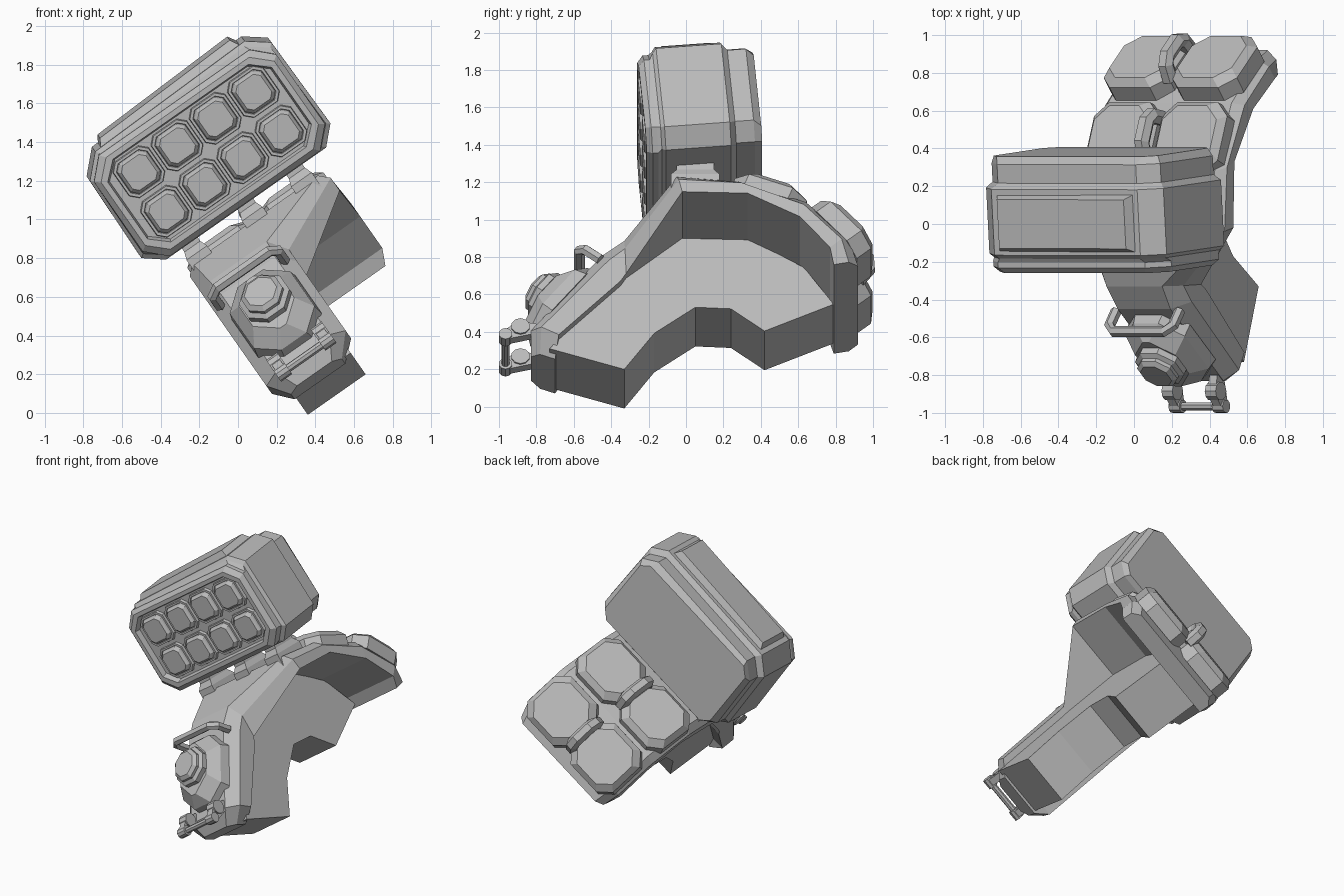
import bpy, bmesh, math
from mathutils import Matrix, Vector

cube = bpy.data.objects.get("Cube")
if cube:
    bpy.data.objects.remove(cube, do_unlink=True)

grey = bpy.data.materials.new("armour grey")
grey.use_nodes = True
grey.diffuse_color = (0.5, 0.5, 0.5, 1)
grey.node_tree.nodes["Principled BSDF"].inputs["Base Color"].default_value = (0.5, 0.5, 0.5, 1)

# Everything is laid out upright as (u, y, v), then leaned over about y
LEAN = Matrix.Rotation(math.radians(-35), 4, 'Y')


def loft(name, rings, extra=Matrix()):
    """Skin a list of equal rings and cap both ends."""
    bm = bmesh.new()
    rows = [[bm.verts.new(LEAN @ extra @ Vector(p)) for p in ring] for ring in rings]
    n = len(rows[0])
    for a, b in zip(rows, rows[1:]):
        for i in range(n):
            j = (i + 1) % n
            bm.faces.new((a[i], a[j], b[j], b[i]))
    bm.faces.new(rows[0][::-1])
    bm.faces.new(rows[-1])
    bmesh.ops.recalc_face_normals(bm, faces=bm.faces)
    mesh = bpy.data.meshes.new(name)
    bm.to_mesh(mesh)
    bm.free()
    mesh.materials.append(grey)
    obj = bpy.data.objects.new(name, mesh)
    bpy.context.collection.objects.link(obj)
    return obj


def octagon(cu, cv, w, h, c):
    u0, u1, v0, v1 = cu - w / 2, cu + w / 2, cv - h / 2, cv + h / 2
    return [(u0 + c, v0), (u1 - c, v0), (u1, v0 + c), (u1, v1 - c),
            (u1 - c, v1), (u0 + c, v1), (u0, v1 - c), (u0, v0 + c)]


def slope(origin, end):
    """Frame on a sloping surface: across, along, height -> (u, y, v)."""
    t = (Vector(end) - Vector(origin)).normalized()
    mid = (Vector(origin) + Vector(end)) / 2
    n = Vector((-t.y, t.x))

    def place(a, b, h):
        p = mid + t * b + n * h
        return (a, p.x, p.y)
    return place


def tube(name, path, r, sides=8):
    """Tube along a flat path of (u, y, v) points."""
    pts = [Vector(p) for p in path]
    ref = Vector((0, 0.6, 0.8))
    if len(pts) > 2:
        ref = (pts[1] - pts[0]).cross(pts[2] - pts[1]).normalized()
    rings = []
    for i, p in enumerate(pts):
        d = (pts[min(i + 1, len(pts) - 1)] - pts[max(i - 1, 0)]).normalized()
        s = d.cross(ref).normalized()
        w = s.cross(d)
        angles = [2 * math.pi * (k + 0.5) / sides for k in range(sides)]
        rings.append([p + (s * math.cos(q) + w * math.sin(q)) * r for q in angles])
    return loft(name, rings)


# Curved outer shell: outer y, v, inner y, v, side limits, edge chamfer
stations = [
    (-.83, -.06, -.70, -.11, .28, .60, .05), (-.83, .06, -.68, -.02, .20, .70, .08),
    (-.45, .55, -.35, .33, .20, .70, .08), (-.33, .64, -.32, .38, .20, .70, .07),
    (-.05, .77, -.02, .64, .20, 1.09, .05), (.28, .74, .33, .63, .20, 1.09, .05),
    (.64, .60, .61, .47, .20, 1.10, .05), (.87, .36, .77, .27, .20, 1.10, .05),
    (.92, .21, .79, .185, .23, 1.06, .05)]
shell = []
for yo, vo, yi, vi, u0, u1, c in stations:
    ym, vm = yo * .62 + yi * .38, vo * .62 + vi * .38
    shell.append([(u0 + c, yo, vo), (u1 - c, yo, vo), (u1, ym, vm),
                  (u1, yi, vi), (u0, yi, vi), (u0, ym, vm)])
loft("shoulder_shell", shell)

# Thick arch under the shell
arch = [(-.73, -.08), (-.38, .36), (-.02, .65), (.33, .64), (.63, .45), (.79, .21),
        (.42, .035), (.24, .18), (.05, .19), (-.17, .02), (-.33, -.215)]
loft("inner_arch", [[(u, y, v) for y, v in arch] for u in (.29, .655)])


def plate(name, frame, cu, cb, w, h, c, levels):
    """Chamfered octagonal plate; levels are (inset, height)."""
    loft(name, [[frame(a, b, z) for a, b in octagon(cu, cb, w - 2 * i, h - 2 * i, c)]
                for i, z in levels])


# Four back plates with a grab handle between each pair
top_slope = slope((.25, .755), (.63, .61))
back_slope = slope((.70, .61), (.95, .32))
for row, frame in (("upper", top_slope), ("lower", back_slope)):
    for side, u in (("right", .425), ("left", .865)):
        plate(f"{row}_plate_{side}", frame, u, 0, .42, .41, .08,
              [(0, -.06), (0, .04), (.035, .08)])
    tube(f"{row}_plate_handle",
         [frame(.635, b, h) for b, h in ((-.12, .02), (-.10, .11), (-.06, .14),
                                         (.06, .14), (.10, .11), (.12, .02))], .045, 6)

# Front boss, bolt and handle
front = slope((-.83, .06), (-.45, .55))
plate("front_boss", front, .45, .0, .40, .52, .11, [(0, -.02), (.01, .05), (.07, .13)])
bolt = [(.10, .11), (.14, .13), (.14, .165), (.115, .18), (.115, .20), (.09, .22)]
loft("front_bolt", [[front(.455 + r * math.cos(k * math.pi / 4 + .39),
                           .01 + r * math.sin(k * math.pi / 4 + .39), h)
                     for k in range(8)] for r, h in bolt])
tube("front_handle", [front(a, .27, h) for a, h in
                      ((.24, -.02), (.24, .08), (.28, .12), (.61, .12), (.65, .08), (.65, -.02))], .03, 6)

# Lower latch: two round-ended links and a cross bar
for side, u in (("right", .31), ("left", .59)):
    for y, v, r in ((-.885, .09, .05), (-.965, .04, .036)):
        tube(f"latch_knuckle_{side}", [(u - .035, y, v), (u + .035, y, v)], r, 10)
    loft(f"latch_link_{side}", [[(s, -.80, .05), (s, -.80, .11), (s, -.90, .13),
                                 (s, -.98, .06), (s, -.96, .01)] for s in (u - .025, u + .025)])
tube("latch_bar", [(.28, -.965, .04), (.62, -.965, .04)], .022)

# Lugs holding the launcher
for u in (.30, .65, .96):
    loft("mount_lug", [[(u + a * w, .05 + b * w * 2, v) for a, b in
                        ((-1, -1), (1, -1), (1, 1), (-1, 1))]
                       for v, w in ((.66, .065), (.80, .065), (.84, .05), (.93, .05))])

# Launcher box, tipped slightly forward
pivot = Vector((0, .08, 1.25))
TIP = Matrix.Translation(pivot) @ Matrix.Rotation(math.radians(5), 4, 'X') @ Matrix.Translation(-pivot)
bezel = octagon(.65, 1.21, 1.15, .64, .10)
casing = [(.15, .88), (1.16, .88), (1.25, .97), (1.24, 1.49),
          (1.13, 1.575), (.17, 1.55), (.06, 1.44), (.05, .96)]
back_panel = octagon(.65, 1.21, 1.06, .58, .06)


def inset(outline, d, y):
    return [(.65 + (u - .65) * (1 - d / .6), y, 1.22 + (v - 1.22) * (1 - d / .33))
            for u, v in outline]


sections = [(bezel, .07, -.20), (bezel, .06, -.24), (bezel, .03, -.24), (bezel, 0, -.21),
            (bezel, 0, -.18), (casing, .02, -.16), (casing, 0, -.14), (casing, 0, .21),
            (casing, .02, .23), (casing, .03, .24), (casing, .03, .34), (back_panel, 0, .38)]
loft("launcher_box", [inset(*s) for s in sections], TIP)

# Raised panel on the launcher roof
loft("roof_panel", [[(.65 + a * w, .03 + b * d, v + a * .015) for a, b in
                     ((-1, -1), (1, -1), (1, 1), (-1, 1))]
                    for v, w, d in ((1.52, .47, .17), (1.605, .42, .13))], TIP)

# Two rows of four capped tubes
for i in range(4):
    for j in range(2):
        cu, cv = .295 + .241 * i, 1.09 + .25 * j
        loft("tube_cap", [[(a, y, b) for a, b in octagon(cu, cv, s, s, s * .17)]
                          for s, y in ((.23, -.19), (.22, -.22), (.195, -.22),
                                       (.19, -.21), (.18, -.23), (.155, -.245))], TIP)
